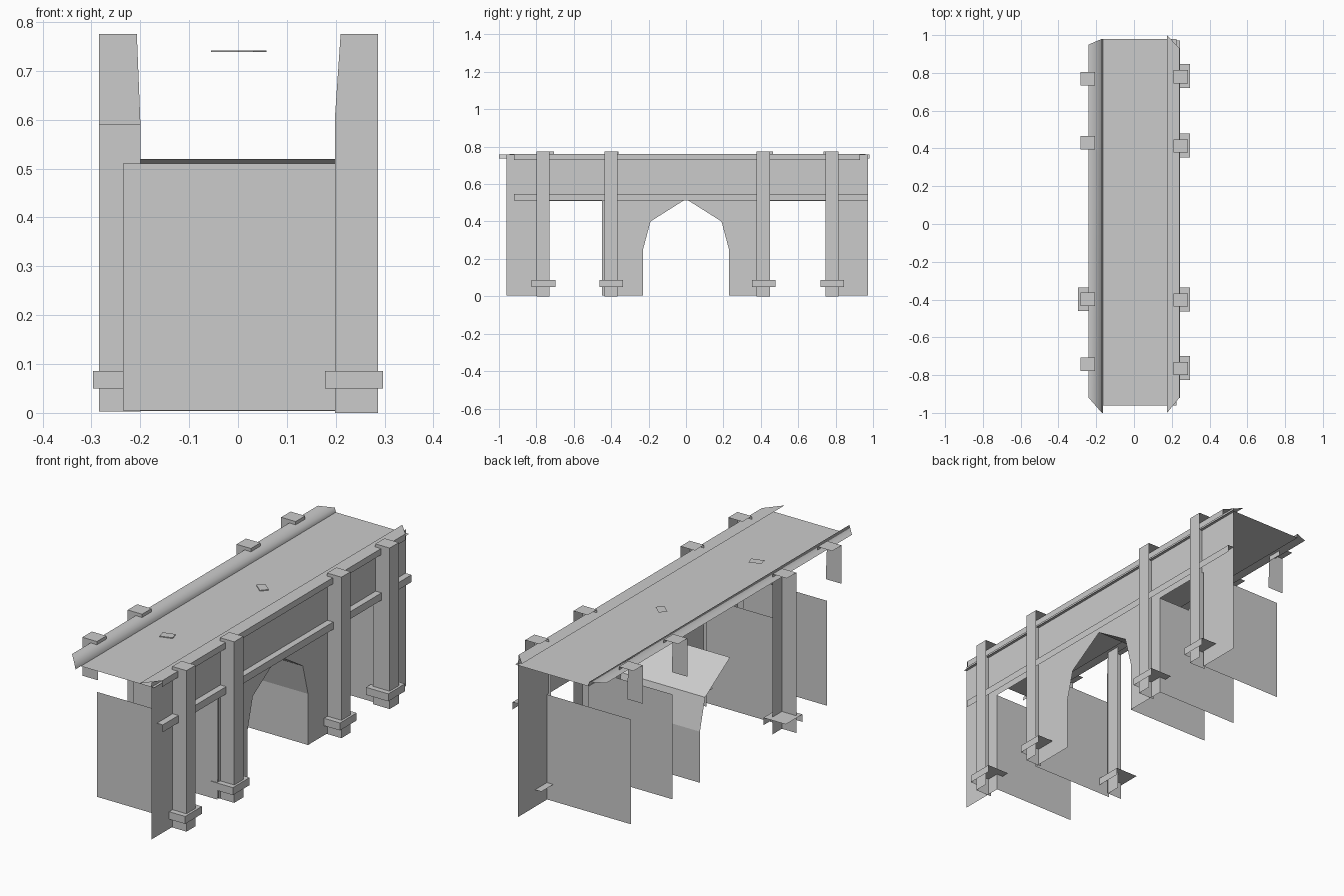
import bpy, bmesh
from mathutils import Vector

cube = bpy.data.objects.get("Cube")
if cube:
    bpy.data.objects.remove(cube, do_unlink=True)

stone = bpy.data.materials.new("grey stone")
stone.use_nodes = True
COLOUR = (0.6, 0.6, 0.6, 1)
stone.diffuse_color = COLOUR
bsdf = stone.node_tree.nodes["Principled BSDF"]
bsdf.inputs["Base Color"].default_value = COLOUR
bsdf.inputs["Roughness"].default_value = 0.9
OUTWARD = Vector((1, -3, 1))


def sheets(name, polygons, smooth=False):
    """Make one object from flat open polygons, all facing outward."""
    bm = bmesh.new()
    for points in polygons:
        face = bm.faces.new([bm.verts.new(p) for p in points])
        face.smooth = smooth
        face.normal_update()
        if face.normal.dot(OUTWARD) < 0:
            face.normal_flip()
    bmesh.ops.remove_doubles(bm, verts=bm.verts, dist=0.0005)
    mesh = bpy.data.meshes.new(name)
    bm.to_mesh(mesh)
    bm.free()
    mesh.materials.append(stone)
    obj = bpy.data.objects.new(name, mesh)
    bpy.context.collection.objects.link(obj)
    return obj


def across(x0, x1, y, z0, z1):
    return [(x0, y, z0), (x1, y, z0), (x1, y, z1), (x0, y, z1)]


def along(x, y0, y1, z0, z1):
    return [(x, y0, z0), (x, y1, z0), (x, y1, z1), (x, y0, z1)]


def level(x0, x1, y0, y1, z):
    return [(x0, y0, z), (x1, y0, z), (x1, y1, z), (x0, y1, z)]


def open_box(x0, x1, y0, y1, z0, z1):
    """Top, near and outer side of a box."""
    return [level(x0, x1, y0, y1, z1), across(x0, x1, y0, z0, z1),
            along(x1, y0, y1, z0, z1)]


WALL, FAR, FOOT = 0.212, -0.235, 0.004
DOOR_TOP, WALL_TOP = 0.51, 0.758
arch_half = [(0.23, FOOT), (0.23, 0.25), (0.19, 0.4), (0, 0.52)]


def wall_side(door_in, door_out, end):
    """Outline of the wall from the arch foot to one end."""
    return [(door_in, FOOT), (door_in, DOOR_TOP), (door_out, DOOR_TOP),
            (door_out, FOOT), (end, FOOT), (end, WALL_TOP)]


# Side wall with an arch and two doorways
back_half = arch_half[::-1] + wall_side(0.44, 0.755, 0.974)
front_half = [(-y, z) for y, z in arch_half[:-1][::-1]] + wall_side(-0.45, -0.738, -0.96)
sheets("side_wall", [[(WALL, y, z) for y, z in back_half + front_half[::-1]]])

# Cross walls at the doorways
for i, y in enumerate((-0.738, -0.46, 0.44, 0.755)):
    sheets(f"cross_wall_{i}", [across(FAR, WALL, y, 0.005, DOOR_TOP)])

# Vault lining on the far half of the arch
sheets("arch_lining", [
    [(FAR, a[0], a[1]), (WALL, a[0], a[1]), (WALL, b[0], b[1]), (FAR, b[0], b[1])]
    for a, b in zip(arch_half, arch_half[1:])])

# Roof deck and mitred kerbs
sheets("roof_deck", [level(-0.17, 0.225, -0.96, 0.98, 0.737)])
sheets("left_kerb", [
    [(0.175, -1, 0.76), (0.24, -0.92, 0.76), (0.24, 0.93, 0.76), (0.175, 1, 0.76)],
    along(0.24, -0.92, 0.93, 0.73, 0.76)])
sheets("right_kerb", [
    [(-0.24, -0.92, 0.76), (-0.17, -1, 0.758), (-0.17, 0.98, 0.758), (-0.24, 0.95, 0.76)],
    [(-0.17, -1, 0.758), (-0.165, -1, 0.737), (-0.165, 0.98, 0.737), (-0.17, 0.98, 0.758)]],
    smooth=True)

# Moulding along the wall, open at its ends
sheets("wall_moulding", [
    level(WALL, 0.243, -0.92, 0.972, 0.548),
    along(0.243, -0.92, 0.972, 0.513, 0.548)])

# Left pillars with collars
for i, y in enumerate((-0.765, -0.402, 0.413, 0.78)):
    y0, y1 = y - 0.035, y + 0.035
    sheets(f"left_pillar_{i}", [
        [(0.198, y0, 0), (0.286, y0, 0), (0.286, y0, 0.775),
         (0.21, y0, 0.775), (0.198, y0, 0.6)],
        along(0.286, y0, y1, 0, 0.775),
        level(0.21, 0.286, y0, y1, 0.775)])
    sheets(f"left_collar_{i}",
           open_box(0.178, 0.297, y - 0.061, y + 0.066, 0.05, 0.086))

# Right pillars: short tops, and one that reaches the ground
for i, y in enumerate((-0.742, -0.398, 0.43, 0.77)):
    y0, y1 = y - 0.036, y + 0.036
    full = i == 1
    bottom = 0.003 if full else 0.59
    sheets(f"right_pillar_{i}", [
        [(-0.284, y0, bottom), (-0.2, y0, bottom), (-0.2, y0, 0.6),
         (-0.207, y0, 0.775), (-0.284, y0, 0.775)],
        along(-0.207, y0, y1, bottom if full else 0.735, 0.775),
        level(-0.284, -0.207, y0, y1, 0.775)])
    if full:
        sheets("right_collar",
               open_box(-0.297, -0.178, y - 0.063, y + 0.063, 0.05, 0.086))

# Two loose slates lying on the deck
for i, (x, y, turn) in enumerate(((0.022, 0.155, -0.7), (-0.033, -0.488, 0.3))):
    slate = sheets(f"roof_slate_{i}", open_box(-0.03, 0.03, -0.02, 0.02, 0, 0.004))
    slate.location = (x, y, 0.738)
    slate.rotation_euler.z = turn
